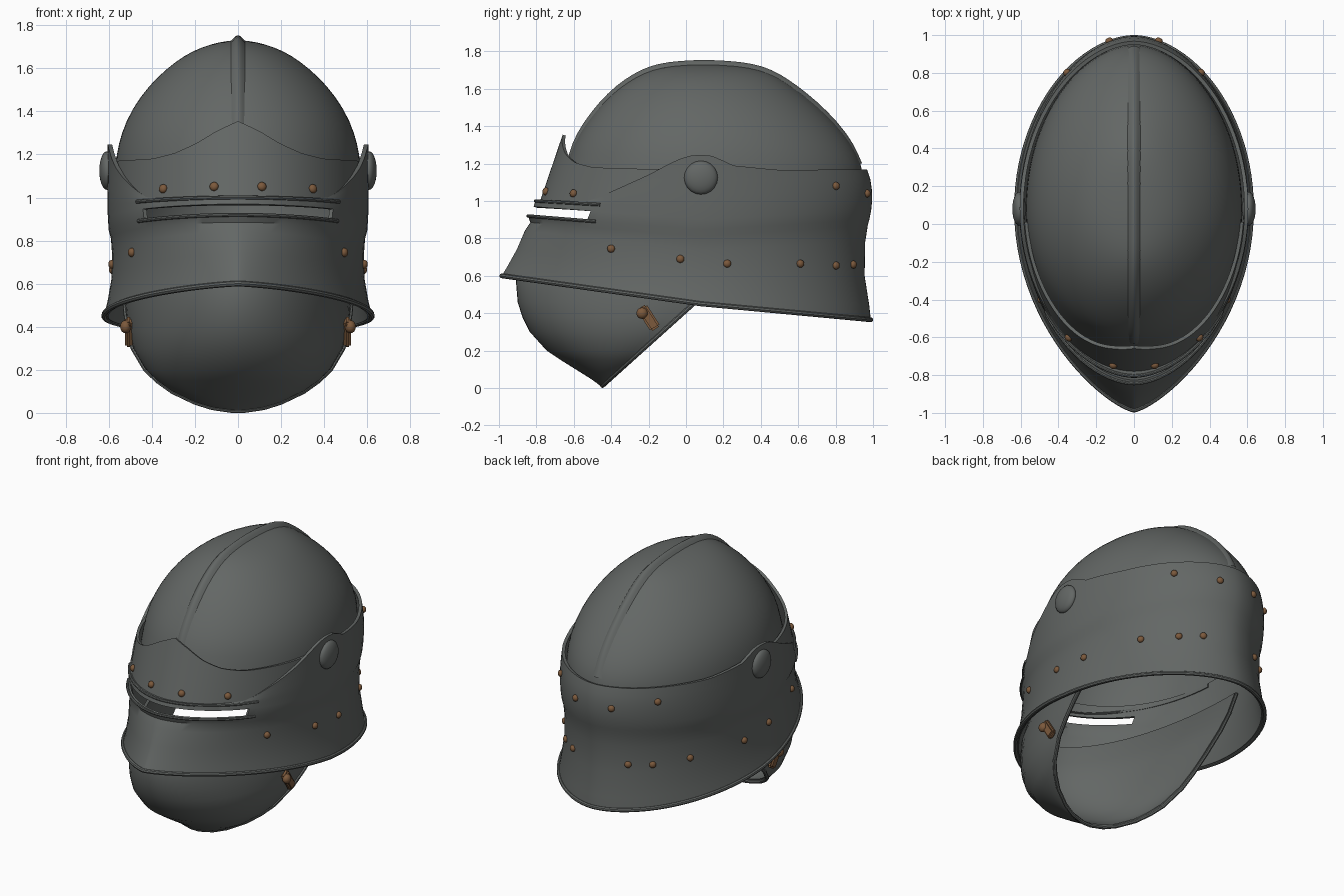
import bpy, bmesh
from math import sin, cos, pi, radians, copysign
from mathutils import Vector, Matrix
from mathutils.bvhtree import BVHTree

if "Cube" in bpy.data.objects:
    bpy.data.objects.remove(bpy.data.objects["Cube"], do_unlink=True)


def material(name, color):
    m = bpy.data.materials.new(name)
    m.use_nodes = True
    m.diffuse_color = (*color, 1)
    m.node_tree.nodes["Principled BSDF"].inputs["Base Color"].default_value = (*color, 1)
    return m


steel = material("dark steel", (0.125, 0.135, 0.13))
bronze = material("brown bronze", (0.2, 0.1, 0.045))
YC = 0.08  # widest station of the helmet


def interp(pairs, v):
    for (a, fa), (b, fb) in zip(pairs, pairs[1:]):
        if v <= b:
            return fa + (fb - fa) * max(0, (v - a) / (b - a))
    return pairs[-1][1]


def ring_point(t, yf, yb, w, q, yc=YC):
    """Plan outline: elliptical back, front sharpened by exponent q."""
    c, s = cos(t), sin(t)
    y = yc - c * ((yc - yf) if c > 0 else (yb - yc))
    e = 2 * q if c > 0 else 1.1
    return copysign(w * abs(s) ** e, s), y


def slope(zs, y, yf, yb):
    """Height along the ring from (front, side, back) heights."""
    zf, zm, zb = zs
    return zm + ((zf - zm) * (YC - y) / (YC - yf) if y < YC else (zb - zm) * (y - YC) / (yb - YC))


def finish(ob, mat, thick=0, subsurf=0, angle=40):
    ob.data.materials.append(mat)
    if subsurf:
        ob.modifiers.new("smooth", "SUBSURF").levels = subsurf
    if thick:
        m = ob.modifiers.new("plate", "SOLIDIFY")
        m.thickness, m.offset = thick, -1
    bpy.ops.object.select_all(action="DESELECT")
    ob.select_set(True)
    bpy.context.view_layer.objects.active = ob
    bpy.ops.object.convert(target="MESH")
    bpy.ops.object.shade_smooth_by_angle(angle=radians(angle))
    return ob


def new_object(name, bm):
    me = bpy.data.meshes.new(name)
    bm.to_mesh(me)
    bm.free()
    ob = bpy.data.objects.new(name, me)
    bpy.context.collection.objects.link(ob)
    return ob


def loft(name, rows, closed=True, cap=False, skip=lambda r, c: False):
    bm = bmesh.new()
    grid = [[bm.verts.new(p) for p in row] for row in rows]
    n = len(rows[0])
    for r in range(len(rows) - 1):
        for c in range(n if closed else n - 1):
            if not skip(r, c):
                d = (c + 1) % n
                bm.faces.new((grid[r][c], grid[r][d], grid[r + 1][d], grid[r + 1][c]))
    if cap:
        bm.faces.new(grid[-1])
    return new_object(name, bm)


def tube(name, points, radius, closed=False):
    cu = bpy.data.curves.new(name, "CURVE")
    cu.dimensions, cu.bevel_depth, cu.bevel_resolution = "3D", radius, 2
    cu.use_fill_caps = True
    sp = cu.splines.new("POLY")
    sp.points.add(len(points) - 1)
    for p, co in zip(sp.points, points):
        p.co = (*co, 1)
    sp.use_cyclic_u = closed
    ob = bpy.data.objects.new(name, cu)
    bpy.context.collection.objects.link(ob)
    return finish(ob, steel)


N = 96
around = [2 * pi * i / N for i in range(N)]

# Visor and neck guard: one flared band with an eye slit
band_rings = [  # (front, side, back heights), front y, back y, half width, sharpness
    ((.60, .45, .365), -.985, .988, .622, .75),
    ((.65, .51, .44), -.955, .98, .607, .72),
    ((.74, .62, .6), -.905, .955, .588, .66),
    ((.84, .74, .78), -.862, .958, .585, .6),
    ((.885, .81, .87), -.832, .972, .59, .57),
    ((.92, .845, .9), -.845, .98, .6, .56),
    ((.97, .90, .95), -.815, .99, .604, .55),
    ((1.0, .95, 1.0), -.805, .995, .606, .55),
]
top_edge = [(-.8, 1.0), (-.5, 1.005), (-.4, 1.05), (-.2, 1.14), (-.05, 1.22), (.05, 1.25),
            (.15, 1.24), (.25, 1.19), (.5, 1.165), (1, 1.17)]
rows = []
for zs, yf, yb, w, q in band_rings:
    rows.append([(x, y, slope(zs, y, yf, yb)) for x, y in (ring_point(t, yf, yb, w, q) for t in around)])
for f, yf, yb, w in ((.35, -.79, .994, .607), (.7, -.78, .985, .605), (1, -.77, .968, .605)):
    row = []
    for i, t in enumerate(around):
        x, y = ring_point(t, yf, yb, w, .54)
        z7 = rows[7][i][2]
        row.append((x, y, z7 + (interp(top_edge, y) - z7) * f))
    rows.append(row)
band = loft("visor_and_neck_guard", rows, skip=lambda r, c: r == 5 and (c < 13 or c >= N - 13))
finish(band, steel, thick=.02)
tube("skirt_rim", rows[0], .013, True)
tube("slit_upper_lip", [rows[7][i] for i in range(-14, 15)], .009)
tube("slit_lower_lip", [rows[5][i] for i in range(-14, 15)], .009)

# Skull dome
dome_rings = [(1.0, -.70, .95, .575), (1.1, -.67, .955, .575), (1.2, -.635, .94, .566),
              (1.3, -.605, .89, .543), (1.41, -.54, .805, .495), (1.52, -.45, .69, .415),
              (1.6, -.365, .585, .33), (1.66, -.275, .495, .25), (1.7, -.19, .405, .165),
              (1.722, -.09, .29, .085), (1.73, .05, .14, .02)]
dome = loft("skull_dome", [[(*ring_point(t, yf, yb, w, .52), z) for t in around[::2]]
                           for z, yf, yb, w in dome_rings], cap=True)
finish(dome, steel, subsurf=1, angle=60)

# Raised median ridge over the dome
path = [(yf, z) for z, yf, _, _ in dome_rings[2:]] + [(yb, z) for z, _, yb, _ in dome_rings[:1:-1]]
bm = bmesh.new()
strip = []
for i, (y, z) in enumerate(path):
    out = Vector((0, y - .15, (z - 1.0) * 1.2)).normalized()
    h = .027 * sin(pi * i / (len(path) - 1)) ** .6 + .002
    base = Vector((0, y, z))
    strip.append([bm.verts.new(base + out * k + Vector((x, 0, 0)))
                  for x, k in ((-.05, -.02), (-.018, h * .5), (0, h), (.018, h * .5), (.05, -.02))])
for a, b in zip(strip, strip[1:]):
    for k in range(4):
        bm.faces.new((a[k], a[k + 1], b[k + 1], b[k]))
bmesh.ops.recalc_face_normals(bm, faces=bm.faces)
finish(new_object("median_ridge", bm), steel, subsurf=1, angle=50)

# Brow plate with a peaked upper edge
peak = [(0, 1.355), (.1, 1.31), (.2, 1.25), (.3, 1.205), (.4, 1.18), (.6, 1.168)]
rows = []
for k in range(7):
    row = []
    for i in range(-30, 31):
        t = radians(85) * i / 30
        x = ring_point(t, -.7, 1, .585, .52)[0]
        z = .985 + (interp(peak, abs(x)) - .985) * k / 6
        row.append((*ring_point(t, -.78 + (z - 1) * .34, 1, .595 - (z - 1) * .08, .52), z))
    rows.append(row)
brow = finish(loft("brow_plate", rows, closed=False), steel, thick=.018)

# Chin guard: bowl cut by a slanted rear edge
chin_rings = [(.012, -.46, .03), (.025, -.475, .12), (.05, -.51, .2), (.1, -.59, .305), (.15, -.67, .375),
              (.2, -.745, .428), (.3, -.835, .487), (.38, -.875, .508), (.46, -.9, .52),
              (.58, -.91, .53), (.66, -.885, .525), (.75, -.85, .5)]
rows = []
for z, yf, w in chin_rings:
    ye = z / .9 - .46
    rows.append([(*ring_point(pi * i / 40, yf, 1, w, .53, ye), z) for i in range(-20, 21)])
chin = finish(loft("chin_guard", rows, closed=False), steel, thick=.018)
tube("chin_guard_rim", [r[0] for r in rows[::-1]] + [r[-1] for r in rows], .012)


def ball(name, loc, scale, mat, axis=Vector((0, 0, 1))):
    bm = bmesh.new()
    bmesh.ops.create_uvsphere(bm, u_segments=20, v_segments=12, radius=1)
    rot = axis.to_track_quat("Z", "Y").to_matrix().to_4x4()
    bm.transform(Matrix.Translation(loc) @ rot @ Matrix.Diagonal((*scale, 1)))
    return finish(new_object(name, bm), mat, angle=60)


# Rivets seated on the plates, mirrored left and right
def tree_of(ob):
    return BVHTree.FromPolygons([v.co for v in ob.data.vertices], [p.vertices for p in ob.data.polygons])


band_tree, brow_tree = tree_of(band), tree_of(brow)
rivets = [(brow_tree, (.11, -2, 1.05)), (brow_tree, (.345, -2, 1.04)), (band_tree, (.49, -2, .745))]
rivets += [(band_tree, (2, y, z)) for y, z in ((-.03, .69), (.22, .665), (.61, .665), (.8, .655), (.8, 1.08))]
rivets += [(band_tree, (.2, 2, .66)), (band_tree, (.13, 2, 1.04))]
for side, label in ((1, "left"), (-1, "right")):
    for i, (tree, start) in enumerate(rivets):
        start = Vector((start[0] * side, *start[1:]))
        aim = Vector((-side, 0, 0)) if abs(start.x) > 1 else Vector((0, -copysign(1, start.y), 0))
        hit, normal, _, _ = tree.ray_cast(start, aim)
        if hit:
            ball(f"{label}_rivet_{i + 1}", hit + normal * .004, (.021, .021, .017), bronze, normal)
    # Visor pivot boss
    ball(f"{label}_visor_pivot", (.608 * side, .08, 1.125), (.09, .09, .036), steel, Vector((side, 0, 0)))
    # Strap buckle on the chin guard
    bm = bmesh.new()
    bmesh.ops.create_cube(bm, size=1, matrix=Matrix.Translation((.508 * side, -.2, .375))
                          @ Matrix.Rotation(radians(33), 4, "X") @ Matrix.Diagonal((.035, .06, .14, 1)))
    bmesh.ops.bevel(bm, geom=bm.edges[:], offset=.01, segments=2, affect="EDGES")
    finish(new_object(f"{label}_strap_buckle", bm), bronze)
    ball(f"{label}_buckle_stud", (.522 * side, -.235, .4), (.03, .03, .025), bronze, Vector((side, 0, 0)))
